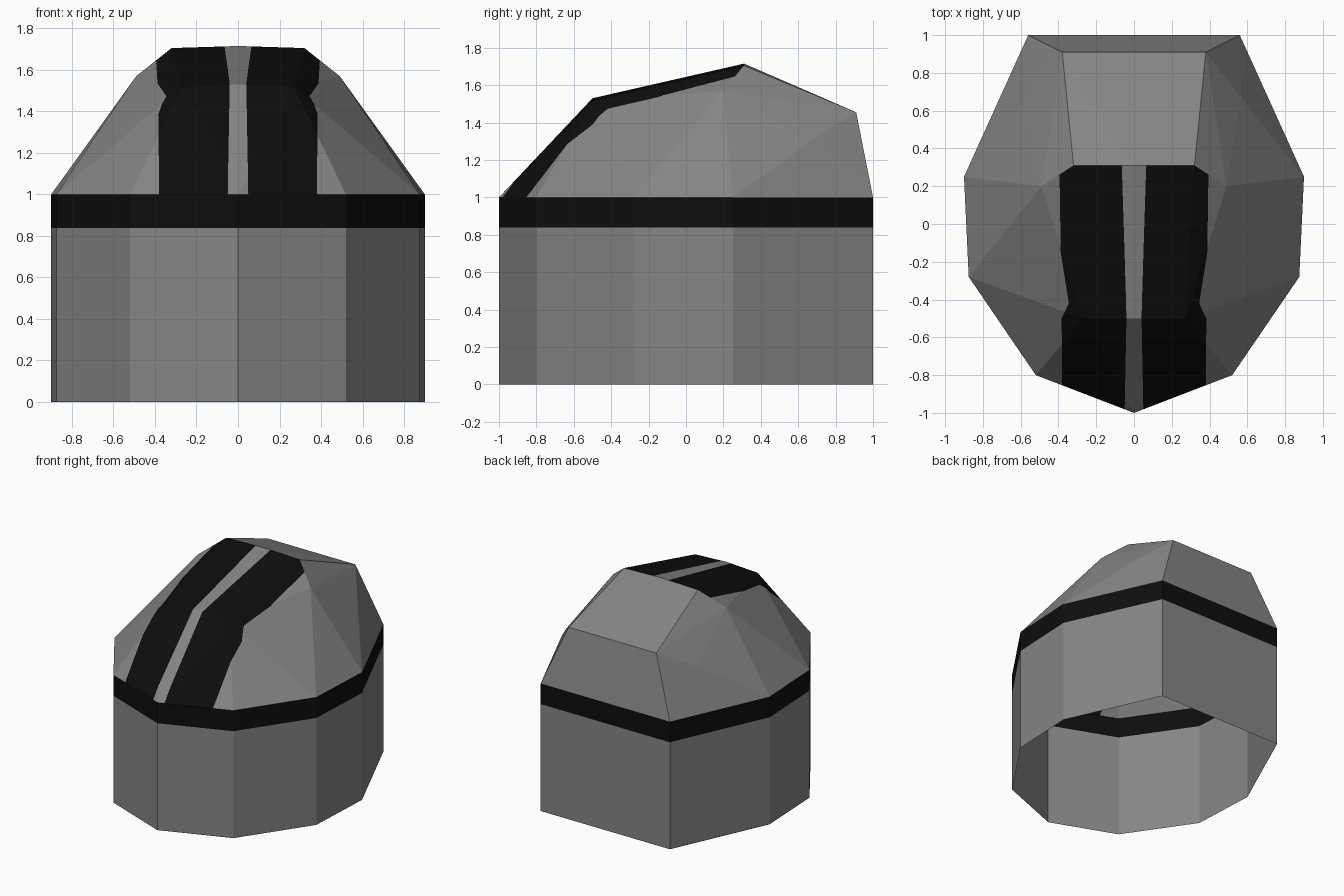
import bpy, bmesh
from mathutils import Vector

if "Cube" in bpy.data.objects:
    bpy.data.objects.remove(bpy.data.objects["Cube"])


def material(name, value):
    m = bpy.data.materials.new(name)
    m.diffuse_color = (value, value, value, 1)
    m.use_nodes = True
    m.node_tree.nodes["Principled BSDF"].inputs["Base Color"].default_value = m.diffuse_color
    return m


GREY = material("mid grey", 0.235)
BLACK = material("black", 0.004)

# Right half of the footprint, front tip to rear corner
HALF = [(0, -1), (0.52, -0.8), (0.875, -0.28), (0.9, 0.25), (0.56, 1)]
FOOTPRINT = HALF + [(-x, y) for x, y in reversed(HALF[1:])]


def finish(bm, name):
    mesh = bpy.data.meshes.new(name)
    bm.to_mesh(mesh)
    bm.free()
    mesh.materials.append(GREY)
    mesh.materials.append(BLACK)
    ob = bpy.data.objects.new(name, mesh)
    bpy.context.collection.objects.link(ob)
    return ob


# Open wall with a black band around its upper rim
bm = bmesh.new()
rings = [[bm.verts.new((x, y, z)) for x, y in FOOTPRINT] for z in (0, 0.838, 1)]
n = len(FOOTPRINT)
for level in range(2):
    lo, hi = rings[level], rings[level + 1]
    for i in range(n):
        j = (i + 1) % n
        f = bm.faces.new((lo[i], lo[j], hi[j], hi[i]))
        f.material_index = level
finish(bm, "wall")

# Faceted crown: convex shell over the wall rim
bm = bmesh.new()
CROWN = [(0.27, -0.5, 1.517), (0.32, 0.31, 1.705), (0.38, 0.91, 1.455),
         (0.49, 0.2, 1.57), (0.567, 0.67, 1.305)]
for x, y in FOOTPRINT:
    bm.verts.new((x, y, 1))
for x, y, z in CROWN:
    bm.verts.new((x, y, z))
    bm.verts.new((-x, y, z))
bm.verts.new((0, -0.5, 1.53))
bm.verts.new((0, 0.31, 1.715))
bmesh.ops.convex_hull(bm, input=bm.verts[:])
bmesh.ops.delete(bm, geom=[v for v in bm.verts if not v.link_faces], context='VERTS')
bmesh.ops.recalc_face_normals(bm, faces=bm.faces[:])
cap = [f for f in bm.faces if all(v.co.z < 1.001 for v in f.verts)]
bmesh.ops.delete(bm, geom=cap, context='FACES')

# Stripe outline seen from above: (y, inner x, outer x)
STRIPE = [(0.32, 0.065, 0.395), (-0.15, 0.05, 0.388), (-0.42, 0.042, 0.345),
          (-0.5, 0.04, 0.383), (-1.01, 0.05, 0.38)]


def cut(faces, co, normal):
    geom = set(faces)
    for f in faces:
        geom.update(f.verts)
        geom.update(f.edges)
    bmesh.ops.bisect_plane(bm, geom=list(geom), dist=1e-5, plane_co=co, plane_no=normal)


def faces_between(y_hi, y_lo):
    return [f for f in bm.faces if y_lo < f.calc_center_median().y < y_hi]


for y, _, _ in STRIPE[1:-1]:
    cut(bm.faces[:], (0, y, 0), (0, 1, 0))
for (ya, *a), (yb, *b) in zip(STRIPE, STRIPE[1:]):
    for xa, xb in zip(a, b):
        for s in (1, -1):
            cut(faces_between(ya, yb), (s * xa, ya, 0),
                Vector((yb - ya, -s * (xb - xa), 0)).normalized())

# Paint the two stripes in front of the crown's highest edge
for f in bm.faces:
    c = f.calc_center_median()
    x = abs(c.x)
    if c.y > min(0.31, 0.31 - (x - 0.32) * 0.65):
        continue
    for (ya, ia, oa), (yb, ib, ob) in zip(STRIPE, STRIPE[1:]):
        if yb < c.y <= ya:
            t = (c.y - ya) / (yb - ya)
            if ia + t * (ib - ia) < x < oa + t * (ob - oa):
                f.material_index = 1
finish(bm, "crown")
